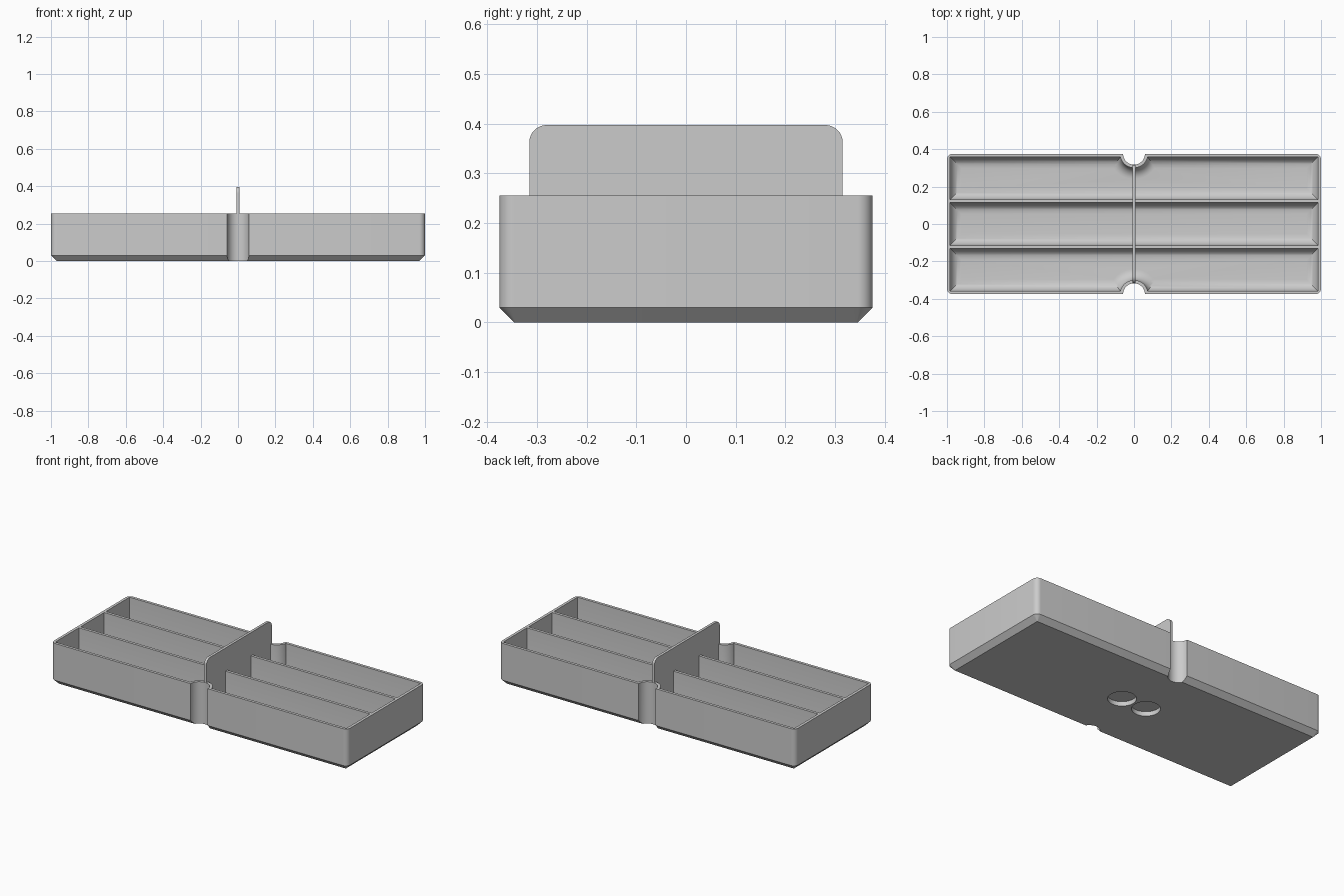
import bpy, bmesh, math

old = bpy.data.objects.get("Cube")
if old:
    bpy.data.objects.remove(old, do_unlink=True)

LENGTH, WIDTH, RIM = 2.0, 0.75, 0.255
WALL, FLOOR, FILLET = 0.017, 0.045, 0.06
CHAMFER, NOTCH = 0.03, 0.058

grey = bpy.data.materials.new("light grey plastic")
grey.use_nodes = True
grey.diffuse_color = (0.6, 0.6, 0.6, 1)
grey.node_tree.nodes["Principled BSDF"].inputs["Base Color"].default_value = (0.6, 0.6, 0.6, 1)


def loft(name, rings):
    """Closed solid through a stack of rings with equal point counts."""
    bm = bmesh.new()
    loops = [[bm.verts.new(p) for p in ring] for ring in rings]
    n = len(loops[0])
    for a, b in zip(loops, loops[1:]):
        for i in range(n):
            j = (i + 1) % n
            bm.faces.new((a[i], a[j], b[j], b[i]))
    bm.faces.new(loops[0][::-1])
    bm.faces.new(loops[-1])
    bmesh.ops.recalc_face_normals(bm, faces=bm.faces)
    mesh = bpy.data.meshes.new(name)
    bm.to_mesh(mesh)
    bm.free()
    mesh.materials.append(grey)
    obj = bpy.data.objects.new(name, mesh)
    bpy.context.collection.objects.link(obj)
    return obj


def rounded_ring(half_x, half_y, radius, z, steps=8):
    ring = []
    for quarter, (sx, sy) in enumerate(((1, 1), (-1, 1), (-1, -1), (1, -1))):
        for i in range(steps + 1):
            a = (quarter + i / steps) * math.pi / 2
            ring.append((sx * (half_x - radius) + radius * math.cos(a),
                         sy * (half_y - radius) + radius * math.sin(a), z))
    return ring


def box_ring(half_x, half_y, y, z):
    return [(sx * half_x, y + sy * half_y, z)
            for sx, sy in ((1, 1), (-1, 1), (-1, -1), (1, -1))]


def circle(x, y, radius, z, steps=48):
    return [(x + radius * math.cos(math.tau * i / steps),
             y + radius * math.sin(math.tau * i / steps), z) for i in range(steps)]


def fillet_steps(steps=8):
    """Inset and height pairs up a rounded floor edge."""
    for i in range(steps + 1):
        a = i / steps * math.pi / 2
        yield FILLET * (1 - math.sin(a)), FLOOR + FILLET * (1 - math.cos(a))


def cut(target, cutter):
    mod = target.modifiers.new("cut", "BOOLEAN")
    mod.operation, mod.solver, mod.object = "DIFFERENCE", "EXACT", cutter
    bpy.context.view_layer.objects.active = target
    bpy.ops.object.modifier_apply(modifier=mod.name)
    bpy.data.objects.remove(cutter, do_unlink=True)


# Tray body with rounded corners and a chamfered base
hx, hy = LENGTH / 2, WIDTH / 2
tray = loft("tray", [
    rounded_ring(hx - CHAMFER, hy - CHAMFER, 0.002, 0),
    rounded_ring(hx, hy, 0.03, CHAMFER),
    rounded_ring(hx, hy, 0.03, RIM)])

# Three compartments with filleted floors, leaving two thin dividers
cell = (WIDTH - 4 * WALL) / 6
for row in (-1, 0, 1):
    y = row * (2 * cell + WALL)
    rings = [box_ring(hx - WALL - inset, cell - inset, y, z) for inset, z in fillet_steps()]
    rings.append(box_ring(hx - WALL, cell, y, RIM + 0.1))
    cavity = loft("compartment_cutter", rings)
    if row:
        # Keep a flared wall around the finger notch
        flare = [circle(0, row * hy, NOTCH + WALL + FILLET, FLOOR - 0.02)]
        flare += [circle(0, row * hy, NOTCH + WALL + inset, z) for inset, z in fillet_steps()]
        flare.append(circle(0, row * hy, NOTCH + WALL, RIM + 0.2))
        cut(cavity, loft("flare_cutter", flare))
    cut(tray, cavity)

# Finger notches in the front and back
for side in (-1, 1):
    cut(tray, loft("notch_cutter", [circle(0, side * hy, NOTCH, z) for z in (-0.1, RIM + 0.1)]))

# Two round recesses under the base
for side in (-1, 1):
    cut(tray, loft("recess_cutter", [circle(side * 0.084, 0, 0.078, z) for z in (-0.1, 0.027)]))

# Upright handle across the middle, rounded at its top corners
half_y, top, radius, half_t = 0.315, 0.397, 0.035, 0.008
profile = [(-half_y, FLOOR - 0.01), (half_y, FLOOR - 0.01)]
for i in range(9):
    a = i / 8 * math.pi / 2
    profile.append((half_y - radius + radius * math.cos(a), top - radius + radius * math.sin(a)))
for i in range(9):
    a = (1 + i / 8) * math.pi / 2
    profile.append((radius - half_y + radius * math.cos(a), top - radius + radius * math.sin(a)))
handle = loft("centre_handle", [[(x, y, z) for y, z in profile] for x in (-half_t, half_t)])

for obj in (tray, handle):
    bpy.ops.object.select_all(action="DESELECT")
    obj.select_set(True)
    bpy.context.view_layer.objects.active = obj
    bpy.ops.object.shade_smooth_by_angle(angle=math.radians(30))
